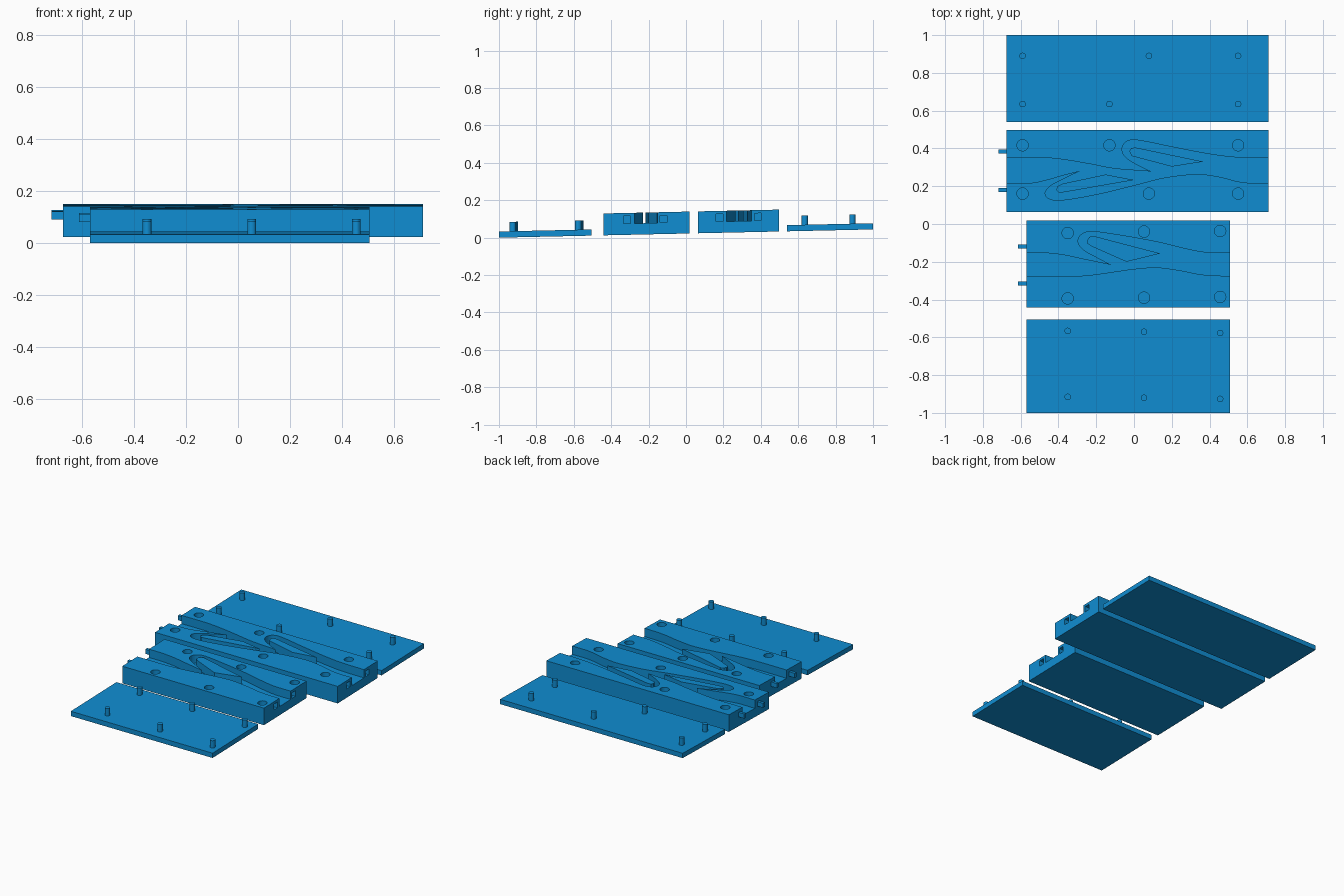
import bpy, bmesh, math
from mathutils import Vector

if "Cube" in bpy.data.objects:
    bpy.data.objects.remove(bpy.data.objects["Cube"])

SLOPE = 0.022      # the whole set leans slightly, rising toward the back
LID_T, BLOCK_H, FLOOR = 0.033, 0.117, 0.06
PIN_R, PIN_H, HOLE_R, HOLE_D = 0.017, 0.05, 0.03, 0.055

blue = bpy.data.materials.new("bright_blue")
blue.diffuse_color = (0.005, 0.27, 0.65, 1)
blue.use_nodes = True
blue.node_tree.nodes["Principled BSDF"].inputs["Base Color"].default_value = blue.diffuse_color


def add_prism(bm, pts, z0, z1):
    """Closed prism over an outline, following the slight lean."""
    low = [bm.verts.new((x, y, z0 + SLOPE * (y + 1))) for x, y in pts]
    top = [bm.verts.new((x, y, z1 + SLOPE * (y + 1))) for x, y in pts]
    faces = [bm.faces.new(low[::-1]), bm.faces.new(top)]
    n = len(pts)
    for i in range(n):
        j = (i + 1) % n
        faces.append(bm.faces.new((low[i], low[j], top[j], top[i])))
    bmesh.ops.recalc_face_normals(bm, faces=faces)


def make(name, prisms):
    bm = bmesh.new()
    for p in prisms:
        add_prism(bm, *p)
    me = bpy.data.meshes.new(name)
    bm.to_mesh(me)
    bm.free()
    me.materials.append(blue)
    ob = bpy.data.objects.new(name, me)
    bpy.context.collection.objects.link(ob)
    return ob


def rect(x0, x1, y0, y1):
    return [(x0, y0), (x1, y0), (x1, y1), (x0, y1)]


def circle(x, y, r, n=32):
    return [(x + r * math.cos(2 * math.pi * i / n), y + r * math.sin(2 * math.pi * i / n)) for i in range(n)]


def curve(pts, steps=6):
    """Smooth line through the points."""
    p = [Vector(q) for q in pts]
    p = [2 * p[0] - p[1]] + p + [2 * p[-1] - p[-2]]
    out = []
    for i in range(1, len(p) - 2):
        a, b, c, d = p[i - 1:i + 3]
        for k in range(steps):
            t = k / steps
            v = 0.5 * (2 * b + (c - a) * t + (2 * a - 5 * b + 4 * c - d) * t * t
                       + (3 * b - a - 3 * c + d) * t ** 3)
            out.append((v.x, v.y))
    return out + [tuple(pts[-1])]


def lid(name, x0, x1, y0, y1, pins):
    make(name, [(rect(x0, x1, y0, y1), 0, LID_T)])
    make(name + "_pins", [(circle(x, y, PIN_R), LID_T, LID_T + PIN_H) for x, y in pins])


def block(name, x0, x1, y0, y1, upper, lower, islands, holes, tabs):
    body = make(name, [(rect(x0, x1, y0, y1), 0, BLOCK_H)])
    # channel outline runs a little past both ends
    up = [q for part in upper for q in curve(part)[:-1]] + [upper[-1][-1]]
    lo = [q for part in lower for q in curve(part)[:-1]] + [lower[-1][-1]]
    e = 0.02
    outline = ([(x0 - e, lo[0][1])] + lo + [(x1 + e, lo[-1][1]), (x1 + e, up[-1][1])]
               + up[::-1] + [(x0 - e, up[0][1])])
    cuts = [(outline, FLOOR, BLOCK_H + 0.03)]
    cuts += [(circle(x, y, HOLE_R), BLOCK_H - HOLE_D, BLOCK_H + 0.03) for x, y in holes]
    cuts += [(rect(x1 - 0.05, x1 + e, y - 0.018, y + 0.018), 0.061, 0.1) for y in tabs]
    cutter = make("cutter", cuts)
    cutter.hide_render = True
    mod = body.modifiers.new("channel", 'BOOLEAN')
    mod.operation, mod.solver, mod.object = 'DIFFERENCE', 'EXACT', cutter
    bpy.context.view_layer.objects.active = body
    bpy.ops.object.modifier_apply(modifier=mod.name)
    bpy.data.objects.remove(cutter)
    # islands inside the loops, and joining tabs on the left end
    make(name + "_islands", [(pts, FLOOR, BLOCK_H) for pts in islands])
    make(name + "_tabs", [(rect(x0 - 0.043, x0, y - 0.0105, y + 0.0105), 0.065, 0.096) for y in tabs])


# Short set: one loop
lid("short_lid", -0.57, 0.507, -1.0, -0.505,
    [(-0.351, -0.566), (0.053, -0.571), (0.456, -0.577),
     (-0.351, -0.915), (0.053, -0.92), (0.456, -0.926)])
block("short_block", -0.57, 0.507, -0.442, 0.018,
      upper=[[(-0.57, -0.153), (-0.48, -0.153), (-0.38, -0.163), (-0.26, -0.188), (-0.12, -0.217)],
             [(-0.12, -0.217), (-0.19, -0.18), (-0.265, -0.138), (-0.295, -0.1), (-0.285, -0.062),
              (-0.24, -0.04), (-0.17, -0.045), (0, -0.072), (0.145, -0.1), (0.266, -0.13),
              (0.38, -0.151), (0.507, -0.153)]],
      lower=[[(-0.57, -0.278), (-0.35, -0.278), (-0.23, -0.27), (-0.12, -0.255), (0, -0.238),
              (0.12, -0.23), (0.24, -0.245), (0.36, -0.268), (0.507, -0.276)]],
      islands=[[(0.14, -0.156), (-0.22, -0.062), (-0.238, -0.07), (-0.248, -0.088),
                (-0.245, -0.105), (-0.225, -0.118), (-0.04, -0.2)]],
      holes=[(-0.351, -0.048), (0.053, -0.04), (0.456, -0.037),
             (-0.351, -0.394), (0.053, -0.39), (0.456, -0.386)],
      tabs=(-0.12, -0.315))

# Long set: two loops, one on each side
lid("long_lid", -0.675, 0.713, 0.54, 1.0,
    [(-0.59, 0.89), (0.079, 0.89), (0.551, 0.89), (-0.59, 0.635), (-0.13, 0.635), (0.551, 0.635)])
block("long_block", -0.675, 0.713, 0.064, 0.498,
      upper=[[(-0.675, 0.352), (-0.5, 0.352), (-0.38, 0.342), (-0.235, 0.318), (-0.1, 0.293), (0.092, 0.278)],
             [(0.092, 0.278), (0.02, 0.313), (-0.04, 0.35), (-0.063, 0.39), (-0.05, 0.428),
              (-0.01, 0.445), (0.06, 0.437), (0.2, 0.408), (0.4, 0.37), (0.55, 0.352), (0.713, 0.349)]],
      lower=[[(-0.675, 0.217), (-0.55, 0.217), (-0.46, 0.235), (-0.38, 0.258), (-0.28, 0.283)],
             [(-0.28, 0.283), (-0.36, 0.245), (-0.44, 0.203), (-0.47, 0.165), (-0.45, 0.135),
              (-0.38, 0.127), (-0.2, 0.157), (0, 0.205), (0.16, 0.245), (0.33, 0.264),
              (0.45, 0.25), (0.55, 0.225), (0.62, 0.217), (0.713, 0.217)]],
      islands=[[(0.367, 0.33), (0.008, 0.405), (-0.015, 0.402), (-0.024, 0.385),
                (-0.013, 0.36), (0.2, 0.304)],
               [(-0.15, 0.262), (-0.38, 0.213), (-0.405, 0.2), (-0.412, 0.18),
                (-0.395, 0.165), (-0.36, 0.17), (0, 0.233)]],
      holes=[(-0.59, 0.417), (-0.13, 0.417), (0.551, 0.417),
             (-0.59, 0.161), (0.079, 0.161), (0.551, 0.161)],
      tabs=(0.383, 0.179))
